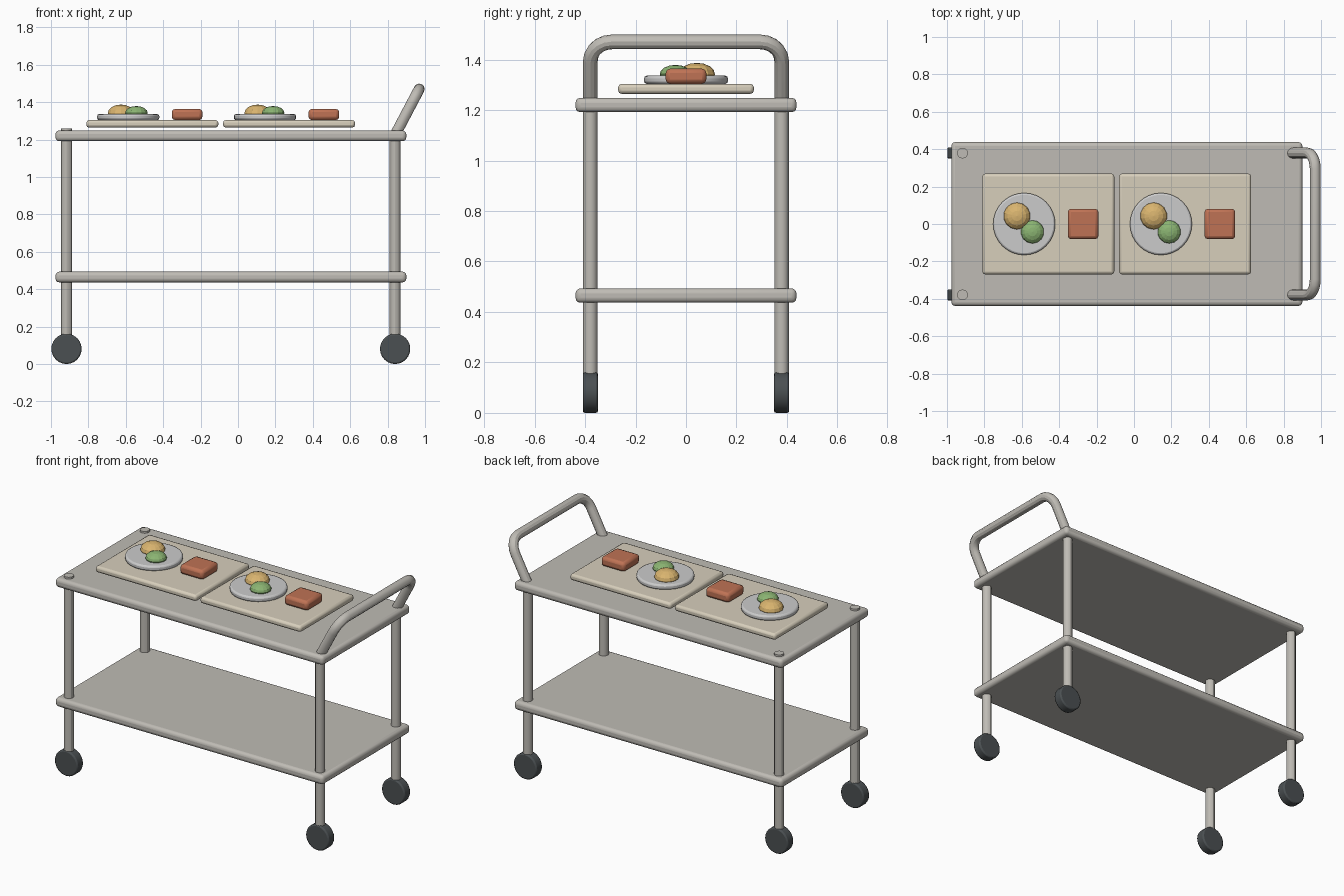
import bpy, math
from mathutils import Vector

if "Cube" in bpy.data.objects:
    bpy.data.objects.remove(bpy.data.objects["Cube"])


def material(name, rgb):
    m = bpy.data.materials.new(name)
    m.diffuse_color = (*rgb, 1)
    m.use_nodes = True
    m.node_tree.nodes["Principled BSDF"].inputs["Base Color"].default_value = m.diffuse_color
    return m


METAL = material("warm_metal", (0.52, 0.50, 0.46))
RUBBER = material("dark_rubber", (0.07, 0.08, 0.085))
CREAM = material("cream_tray", (0.68, 0.62, 0.50))
WHITE = material("white_plate", (0.75, 0.75, 0.73))
GOLD = material("golden_food", (0.70, 0.46, 0.16))
GREEN = material("green_food", (0.26, 0.46, 0.17))
RED = material("red_food", (0.52, 0.17, 0.09))


def finish(name, mat, bevel=0, segments=2, smooth=True):
    ob = bpy.context.object
    ob.name = name
    ob.data.materials.append(mat)
    if bevel:
        b = ob.modifiers.new("bevel", 'BEVEL')
        b.width, b.segments = bevel, segments
        b.limit_method, b.angle_limit = 'ANGLE', math.radians(40)
    if smooth:
        bpy.ops.object.shade_smooth_by_angle(angle=math.radians(30))
    return ob


def box(name, loc, size, mat, bevel, segments=2):
    bpy.ops.mesh.primitive_cube_add(size=1, location=loc)
    bpy.context.object.scale = size
    bpy.ops.object.transform_apply(location=False, rotation=False, scale=True)
    return finish(name, mat, bevel, segments)


def cylinder(name, loc, r, depth, mat, sides, rot=(0, 0, 0), bevel=0):
    bpy.ops.mesh.primitive_cylinder_add(vertices=sides, radius=r, depth=depth,
                                        location=loc, rotation=rot)
    return finish(name, mat, bevel)


def food_mound(name, loc, r, height, mat):
    bpy.ops.mesh.primitive_uv_sphere_add(segments=14, ring_count=8, radius=1, location=loc)
    bpy.context.object.scale = (r, r, height)
    bpy.ops.object.transform_apply(location=False, rotation=False, scale=True)
    finish(name, mat, smooth=False)


# Shelves
for name, z in (("top_shelf", 1.22), ("lower_shelf", 0.465)):
    box(name, (-0.038, 0, z), (1.876, 0.876, 0.057), METAL, 0.02, 3)

# Legs and wheels
for end, x in (("left", -0.917), ("right", 0.84)):
    for side, y in (("front", -0.379), ("back", 0.379)):
        top = 1.26 if end == "left" else 1.245
        cylinder(f"{side}_{end}_leg", (x, y, (top + 0.1) / 2), 0.029, top - 0.1, METAL, 12)
        cylinder(f"{side}_{end}_wheel", (x, y, 0.081), 0.081, 0.06, RUBBER, 24,
                 (math.pi / 2, 0, 0), 0.008)

# Push handle: slanted U with rounded corners
base, tip = Vector((0.84, 0, 1.225)), Vector((0.969, 0, 1.47))
up = (tip - base).normalized()
r = 0.085
half = [base + Vector((0, -0.379, 0))]
for i in range(6):
    a = i / 5 * math.pi / 2
    half.append(tip - up * r * (1 - math.sin(a)) + Vector((0, -0.379 + r * (1 - math.cos(a)), 0)))
path = half + [Vector((p.x, -p.y, p.z)) for p in reversed(half)]
curve = bpy.data.curves.new("push_handle", 'CURVE')
curve.dimensions = '3D'
curve.bevel_depth, curve.bevel_resolution = 0.029, 4
curve.use_fill_caps = True
spline = curve.splines.new('POLY')
spline.points.add(len(path) - 1)
for pt, co in zip(spline.points, path):
    pt.co = (*co, 1)
handle = bpy.data.objects.new("push_handle", curve)
bpy.context.collection.objects.link(handle)
bpy.ops.object.select_all(action='DESELECT')
handle.select_set(True)
bpy.context.view_layer.objects.active = handle
bpy.ops.object.convert(target='MESH')
finish("push_handle", METAL)

# Two meal trays, each with plate, two mounds and a red block
for n, x in (("left", -0.458), ("right", 0.273)):
    box(f"{n}_tray", (x, 0, 1.284), (0.705, 0.538, 0.04), CREAM, 0.014, 2)
    cylinder(f"{n}_plate", (x - 0.129, 0, 1.32), 0.166, 0.032, WHITE, 32, bevel=0.01)
    food_mound(f"{n}_golden_food", (x - 0.168, 0.043, 1.342), 0.072, 0.045, GOLD)
    food_mound(f"{n}_green_food", (x - 0.085, -0.042, 1.342), 0.062, 0.037, GREEN)
    box(f"{n}_red_food", (x + 0.186, 0, 1.334), (0.164, 0.162, 0.06), RED, 0.018, 2)
